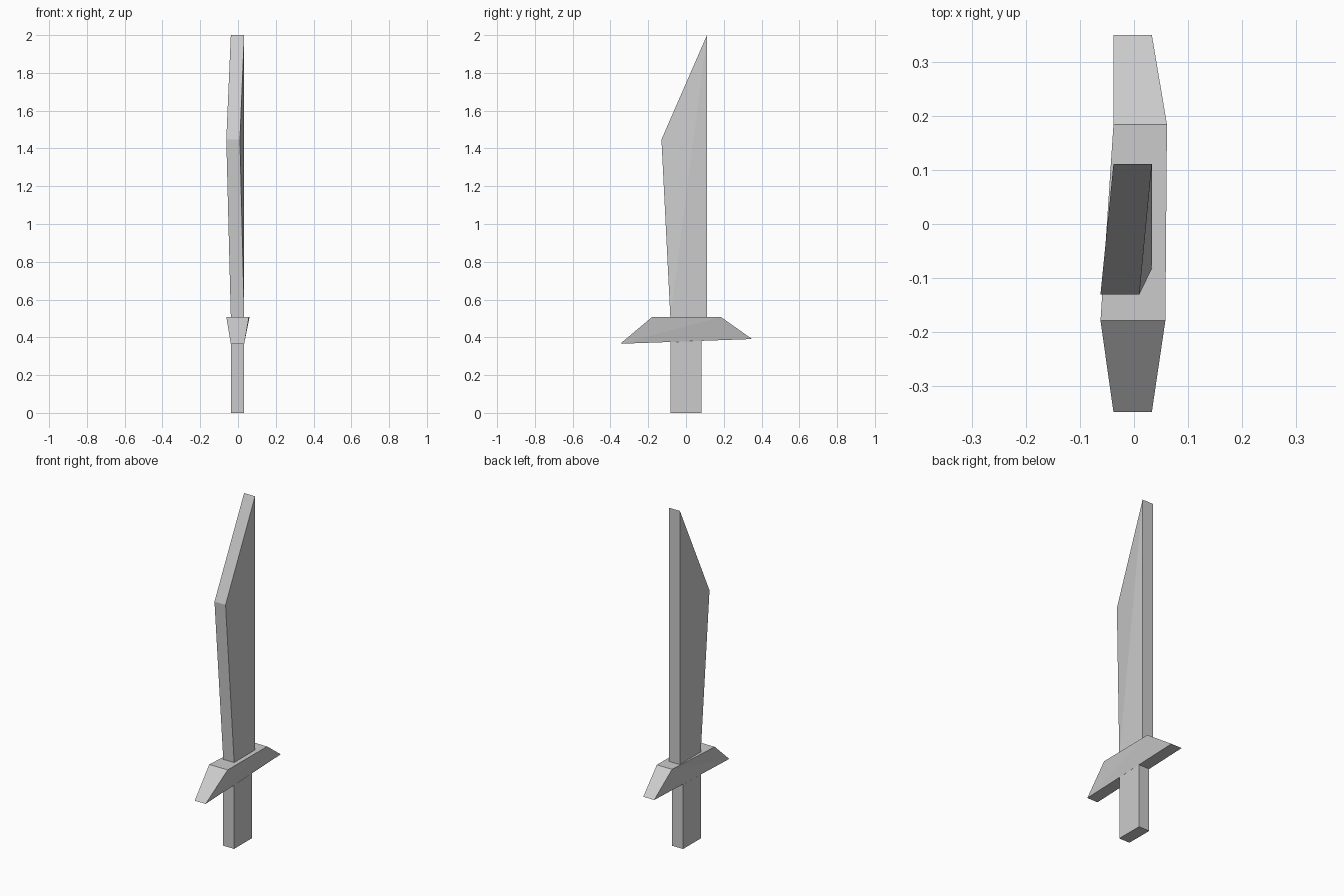
import bpy
import bmesh

if "Cube" in bpy.data.objects:
    bpy.data.objects.remove(bpy.data.objects["Cube"])


def slab(name, profile):
    """Solid from a side profile; each point is (y, z, x_left, x_right)."""
    bm = bmesh.new()
    left = [bm.verts.new((xl, y, z)) for y, z, xl, xr in profile]
    right = [bm.verts.new((xr, y, z)) for y, z, xl, xr in profile]
    n = len(profile)
    for i in range(n):
        j = (i + 1) % n
        bm.faces.new((left[i], left[j], right[j], right[i]))
    # Sides are slightly twisted, so fan them from the first corner
    for side in (left, right):
        for i in range(1, n - 1):
            bm.faces.new((side[0], side[i], side[i + 1]))
    bmesh.ops.recalc_face_normals(bm, faces=bm.faces[:])
    mesh = bpy.data.meshes.new(name)
    bm.to_mesh(mesh)
    bm.free()
    obj = bpy.data.objects.new(name, mesh)
    bpy.context.collection.objects.link(obj)
    return obj


L, R = -0.038, 0.033  # common thickness

# Grip, ending at the sloped underside of the guard
slab("grip", [(-0.083, 0, L, R), (-0.083, 0.375, L, R),
              (0.081, 0.381, L, R), (0.081, 0, L, R)])

# Cross guard, wider at the top
slab("guard", [(-0.348, 0.366, L, R), (-0.179, 0.508, -0.062, 0.058),
               (0.184, 0.508, L, 0.061), (0.35, 0.391, L, R)])

# Blade, with the front shoulder leaning to the left
slab("blade", [(-0.083, 0.508, L, R), (-0.13, 1.447, -0.062, 0.01),
               (0.111, 2.0, L, R), (0.111, 0.508, L, R)])
